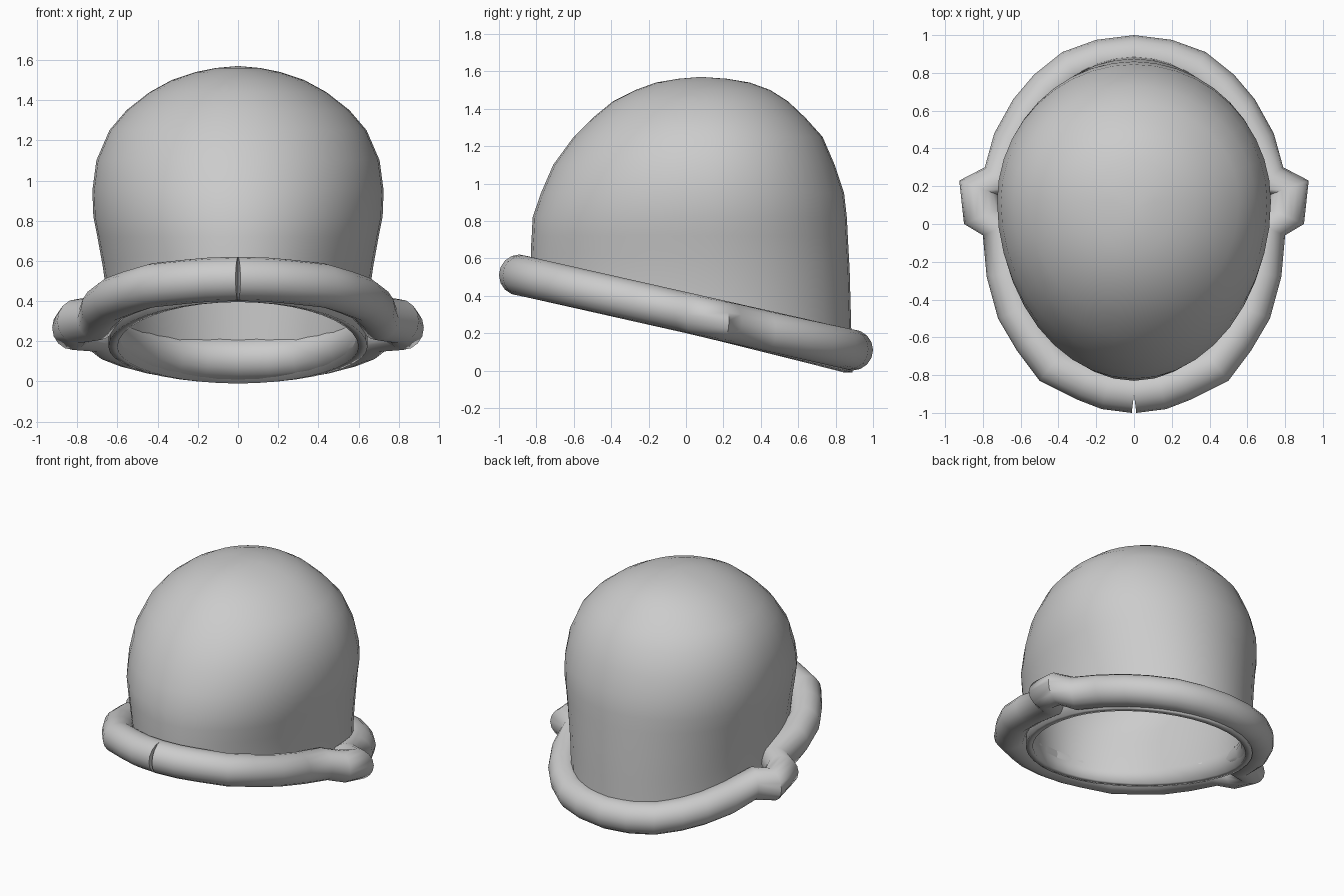
import bpy
import bmesh
from math import cos, sin, pi
from mathutils import Vector

cube = bpy.data.objects.get("Cube")
if cube:
    bpy.data.objects.remove(cube)

grey = bpy.data.materials.new("plain grey")
grey.use_nodes = True
colour = (0.6, 0.6, 0.6, 1)
grey.diffuse_color = colour
grey.node_tree.nodes["Principled BSDF"].inputs["Base Color"].default_value = colour


def bridge(bm, rings):
    """Join neighbouring closed rings of vertices with quads."""
    for low, high in zip(rings, rings[1:]):
        n = len(low)
        for i in range(n):
            j = (i + 1) % n
            bm.faces.new((low[i], low[j], high[j], high[i]))


def finish(bm, name, angle):
    bmesh.ops.recalc_face_normals(bm, faces=bm.faces)
    mesh = bpy.data.meshes.new(name)
    bm.to_mesh(mesh)
    bm.free()
    mesh.materials.append(grey)
    obj = bpy.data.objects.new(name, mesh)
    bpy.context.collection.objects.link(obj)
    bpy.ops.object.select_all(action="DESELECT")
    obj.select_set(True)
    bpy.context.view_layer.objects.active = obj
    bpy.ops.object.shade_smooth_by_angle(angle=angle)
    return obj


# Dome: egg-shaped level rings, whose lowest rows lean into the sloping opening
CENTRE_Y = 0.12
SEGMENTS = 40
LEVEL_BASE = 0.72
# height, half width, front y, back y
profile = [
    (LEVEL_BASE, 0.70, -0.825, 0.865),
    (0.82, 0.72, -0.82, 0.86),
    (0.95, 0.725, -0.775, 0.845),
    (1.10, 0.705, -0.71, 0.795),
    (1.25, 0.64, -0.60, 0.73),
    (1.35, 0.555, -0.50, 0.64),
    (1.44, 0.44, -0.39, 0.545),
    (1.50, 0.33, -0.27, 0.45),
    (1.54, 0.21, -0.16, 0.34),
    (1.56, 0.11, -0.04, 0.22),
]


def egg(width, front, back):
    for i in range(SEGMENTS):
        a = 2 * pi * i / SEGMENTS
        reach = back - CENTRE_Y if sin(a) > 0 else CENTRE_Y - front
        yield width * cos(a), CENTRE_Y + reach * sin(a)


bm = bmesh.new()
rings = []
for t, width in ((0, 0.645), (0.25, 0.645), (0.5, 0.655), (0.75, 0.675)):
    ring = []
    for x, y in egg(width, -0.83, 0.89 - 0.02 * t):
        opening = 0.20 - 0.235 * y
        ring.append(bm.verts.new((x, y, opening + t * (LEVEL_BASE - opening))))
    rings.append(ring)
for z, width, front, back in profile:
    rings.append([bm.verts.new((x, y, z)) for x, y in egg(width, front, back)])
bridge(bm, rings)
crown = bm.verts.new((0, 0.08, 1.57))
top = rings[-1]
for i in range(SEGMENTS):
    bm.faces.new((top[i], top[(i + 1) % SEGMENTS], crown))
dome = finish(bm, "dome_shell", 1.0)
shell = dome.modifiers.new("shell thickness", "SOLIDIFY")
shell.thickness = 0.045
shell.offset = -1

# Rim: padded roll on a slope, with a side lug and a slit at the front
RADIUS = 0.11
outline = [Vector(p) for p in (
    (0.012, -1.0), (0.17, -0.98), (0.30, -0.93), (0.50, -0.83), (0.62, -0.67),
    (0.72, -0.50), (0.78, -0.28), (0.80, -0.06), (0.90, 0.0), (0.925, 0.23),
    (0.79, 0.30), (0.74, 0.48), (0.64, 0.66), (0.53, 0.79), (0.38, 0.91),
    (0.20, 0.975), (0.0, 1.0))]
bm = bmesh.new()
rings = []
for i, outer in enumerate(outline):
    if i == 0:
        normal = Vector((0.12, -1))
    elif i == len(outline) - 1:
        normal = Vector((0, 1))
    else:
        run = outline[i + 1] - outline[i - 1]
        normal = Vector((run.y, -run.x))
    normal.normalize()
    middle = outer - normal * RADIUS
    ring = []
    for k in range(16):
        a = 2 * pi * k / 16
        p = middle + normal * RADIUS * cos(a)
        z = 0.31 - 0.225 * middle.y + RADIUS * sin(a)
        ring.append(bm.verts.new((p.x, p.y, z)))
    rings.append(ring)
bridge(bm, rings)
bm.faces.new(rings[0])
rim = finish(bm, "rim_roll", 1.0)
mirror = rim.modifiers.new("other side", "MIRROR")
mirror.merge_threshold = 0.0005
